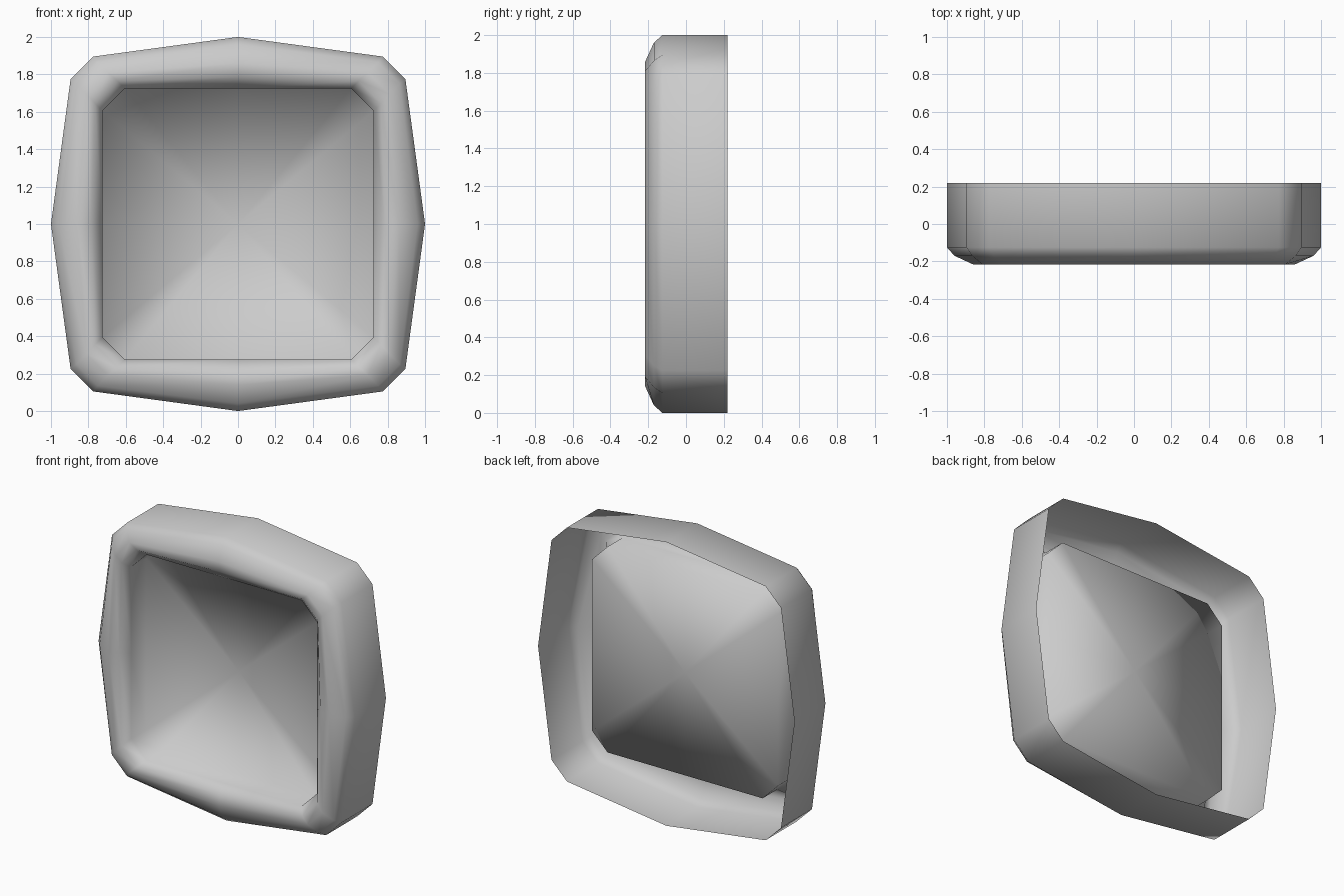
import bpy, bmesh

if "Cube" in bpy.data.objects:
    bpy.data.objects.remove(bpy.data.objects["Cube"])


def outline(mid, a, b):
    """Twelve-point rounded square in x/z: side midpoint, long corner, short corner."""
    quarter = [(mid, 0), (b, a), (a, b)]
    pts = []
    for _ in range(4):
        pts += quarter
        quarter = [(-z, x) for x, z in quarter]
    return pts


def make_part(name, rings, cap=False):
    bm = bmesh.new()
    loops = [[bm.verts.new((x, y, 1 + z)) for x, z in outline(mid, a, b)]
             for y, mid, a, b in rings]
    n = 12
    for r0, r1 in zip(loops, loops[1:]):
        for i in range(n):
            j = (i + 1) % n
            bm.faces.new((r0[i], r0[j], r1[j], r1[i]))
    if cap:
        last = loops[-1]
        centre = bm.verts.new((0, rings[-1][0], 1))
        for i in range(n):
            bm.faces.new((last[i], last[(i + 1) % n], centre))
    bm.normal_update()
    # Normals face outwards and towards the front
    if loops[0][0].link_faces[0].normal.x < 0:
        bmesh.ops.reverse_faces(bm, faces=bm.faces[:])
    for f in bm.faces:
        f.smooth = True
    mesh = bpy.data.meshes.new(name)
    bm.to_mesh(mesh)
    bm.free()
    obj = bpy.data.objects.new(name, mesh)
    bpy.context.collection.objects.link(obj)
    return obj


# Open-backed shell: outer wall, rounded rim, recessed wall and back panel
make_part("recessed_frame", [
    (0.22, 1.0, 0.775, 0.895),
    (-0.125, 1.0, 0.775, 0.895),
    (-0.17, 0.96, 0.75, 0.865),
    (-0.216, 0.86, 0.695, 0.81),
    (-0.205, 0.785, 0.645, 0.765),
    (-0.155, 0.725, 0.605, 0.725),
    (0.01, 0.725, 0.605, 0.725),
], cap=True)
